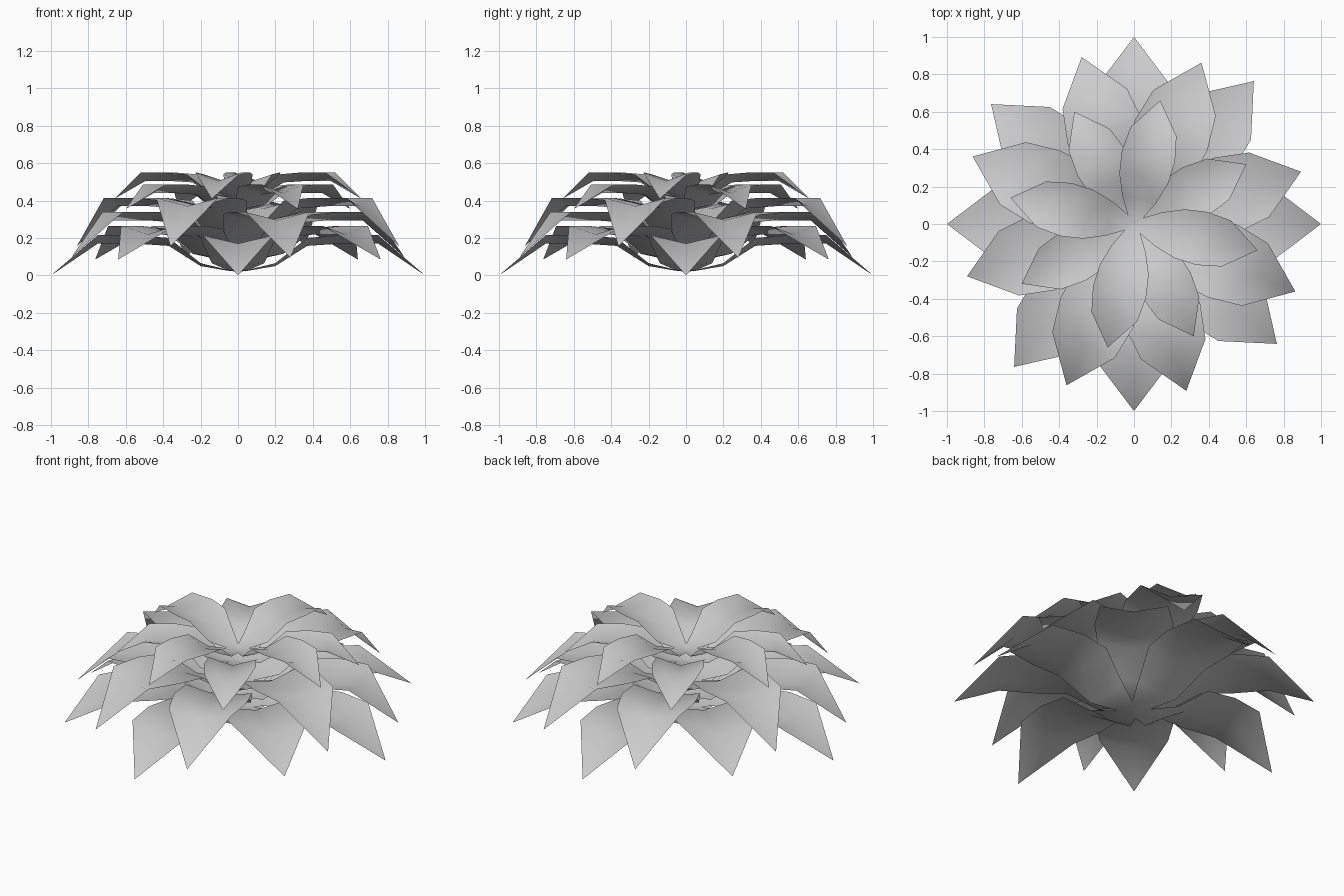
import bpy, bmesh, math

if "Cube" in bpy.data.objects:
    bpy.data.objects.remove(bpy.data.objects["Cube"])

# leaf stations: (fraction of length, of half width, of rise, of edge lift)
STATIONS = [(0.05, 0.26, 0.03, 0.1), (0.2, 0.64, 0.2, 0.35),
            (0.37, 0.92, 0.92, 0.95), (0.55, 1.0, 1.0, 1.0),
            (0.75, 0.86, 1.0, 1.0)]


def leaf_tier(name, angle, length, half_width, base, mid, edge, tip):
    """Four folded leaves, a quarter turn apart."""
    bm = bmesh.new()
    for k in range(4):
        a = math.radians(angle + 90 * k)
        c, s = math.cos(a), math.sin(a)

        def vert(u, v, z):
            return bm.verts.new((u * c - v * s, u * s + v * c, z))

        # pointed root at the centre, pointed drooping tip
        root = vert(0, 0, base)
        end = vert(length, 0, tip)
        rows = []
        for f, w, h, e in STATIONS:
            u, v = f * length, w * half_width
            z = base + (mid - base) * h
            ze = z + (edge - mid) * e
            rows.append((vert(u, -v, ze), vert(u, 0, z), vert(u, v, ze)))
        first, last = rows[0], rows[-1]
        bm.faces.new((root, first[0], first[1]))
        bm.faces.new((root, first[1], first[2]))
        for p, q in zip(rows, rows[1:]):
            bm.faces.new((p[0], q[0], q[1], p[1]))
            bm.faces.new((p[1], q[1], q[2], p[2]))
        bm.faces.new((last[0], end, last[1]))
        bm.faces.new((last[1], end, last[2]))
    me = bpy.data.meshes.new(name)
    bm.to_mesh(me)
    bm.free()
    ob = bpy.data.objects.new(name, me)
    bpy.context.collection.objects.link(ob)
    bpy.context.view_layer.objects.active = ob
    ob.select_set(True)
    bpy.ops.object.shade_smooth_by_angle(angle=math.radians(60))
    ob.select_set(False)


# tiers from the ground up: angle, length, half width, base, mid, edge, tip heights
leaf_tier("lower_leaves_1", 0, 1.0, 0.22, 0.02, 0.17, 0.215, 0.0)
leaf_tier("lower_leaves_2", 50, 0.997, 0.22, 0.07, 0.22, 0.265, 0.085)
leaf_tier("middle_leaves_1", 17.4, 0.935, 0.21, 0.145, 0.295, 0.34, 0.095)
leaf_tier("middle_leaves_2", 67.3, 0.935, 0.21, 0.22, 0.37, 0.415, 0.155)
leaf_tier("upper_leaves_1", 28, 0.68, 0.145, 0.345, 0.44, 0.485, 0.355)
leaf_tier("upper_leaves_2", 78, 0.675, 0.145, 0.41, 0.505, 0.55, 0.41)
